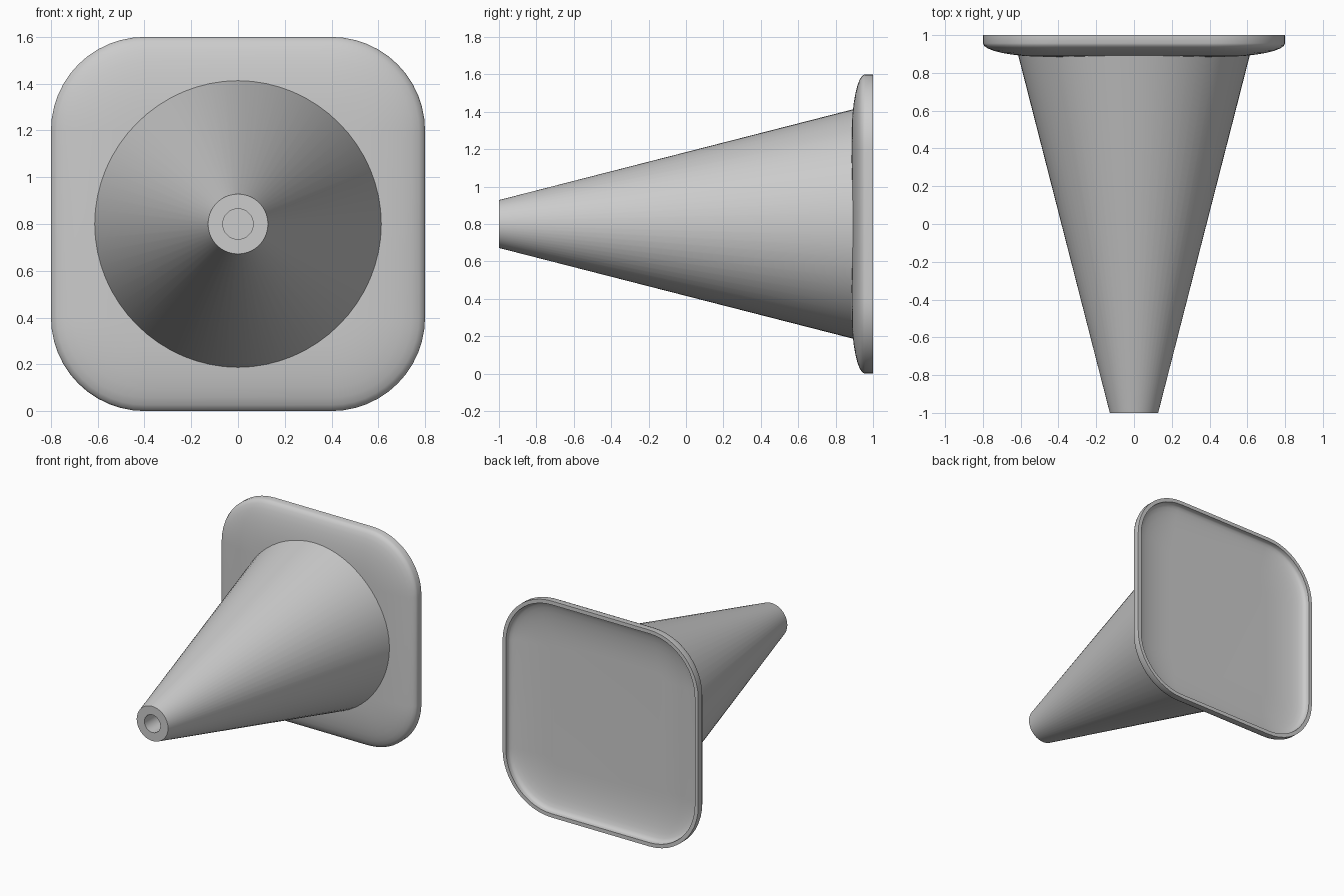
import bpy, bmesh, math
from math import cos, sin, pi

cube = bpy.data.objects.get("Cube")
if cube:
    bpy.data.objects.remove(cube, do_unlink=True)

MID = 0.8      # height of the cone axis
HALF = 0.8     # half width of the base
CORNER = 0.4   # corner radius of the base

grey = bpy.data.materials.new("plain grey")
grey.use_nodes = True
colour = (0.6, 0.6, 0.6, 1)
grey.diffuse_color = colour
grey.node_tree.nodes["Principled BSDF"].inputs["Base Color"].default_value = colour


def circle(radius, y, sides=64):
    return [(radius * cos(2 * pi * i / sides), y, MID + radius * sin(2 * pi * i / sides))
            for i in range(sides)]


def rounded_square(inset, y, steps=12):
    r = max(CORNER - inset, 0.02)
    c = HALF - inset - r
    points = []
    for q in range(4):
        middle = pi / 4 + q * pi / 2
        cx, cz = c * math.copysign(1, cos(middle)), c * math.copysign(1, sin(middle))
        for i in range(steps + 1):
            a = q * pi / 2 + i / steps * pi / 2
            points.append((cx + r * cos(a), y, MID + cz + r * sin(a)))
    return points


def loft(name, loops):
    """Skin a list of equal loops and cap both ends."""
    bm = bmesh.new()
    rings = [[bm.verts.new(p) for p in loop] for loop in loops]
    for a, b in zip(rings, rings[1:]):
        for i in range(len(a)):
            j = (i + 1) % len(a)
            bm.faces.new((a[i], a[j], b[j], b[i]))
    bm.faces.new(rings[0])
    bm.faces.new(rings[-1])
    bmesh.ops.recalc_face_normals(bm, faces=bm.faces)
    mesh = bpy.data.meshes.new(name)
    bm.to_mesh(mesh)
    bm.free()
    mesh.materials.append(grey)
    obj = bpy.data.objects.new(name, mesh)
    bpy.context.collection.objects.link(obj)
    bpy.ops.object.select_all(action="DESELECT")
    obj.select_set(True)
    bpy.context.view_layer.objects.active = obj
    bpy.ops.object.shade_smooth_by_angle(angle=math.radians(35))
    return obj


# Tapered body with a recessed hole in its tip
loft("cone_body", [circle(0.613, 0.893), circle(0.128, -1),
                   circle(0.065, -1), circle(0.065, -0.75)])


def dome(inset, width, edge, crown, steps=8):
    """Rounded shoulder running from the rim up to the flat middle."""
    return [rounded_square(inset + width * (1 - cos(t)), edge + (crown - edge) * sin(t))
            for t in (i / steps * pi / 2 for i in range(steps + 1))]


# Domed base plate, hollow at the back, as one thin shell
outside = dome(0, 0.34, 0.957, 0.885)
inside = dome(0.028, 0.32, 0.975, 0.915)
loft("base_plate", outside[::-1] + [rounded_square(0, 1), rounded_square(0.028, 1)] + inside)
